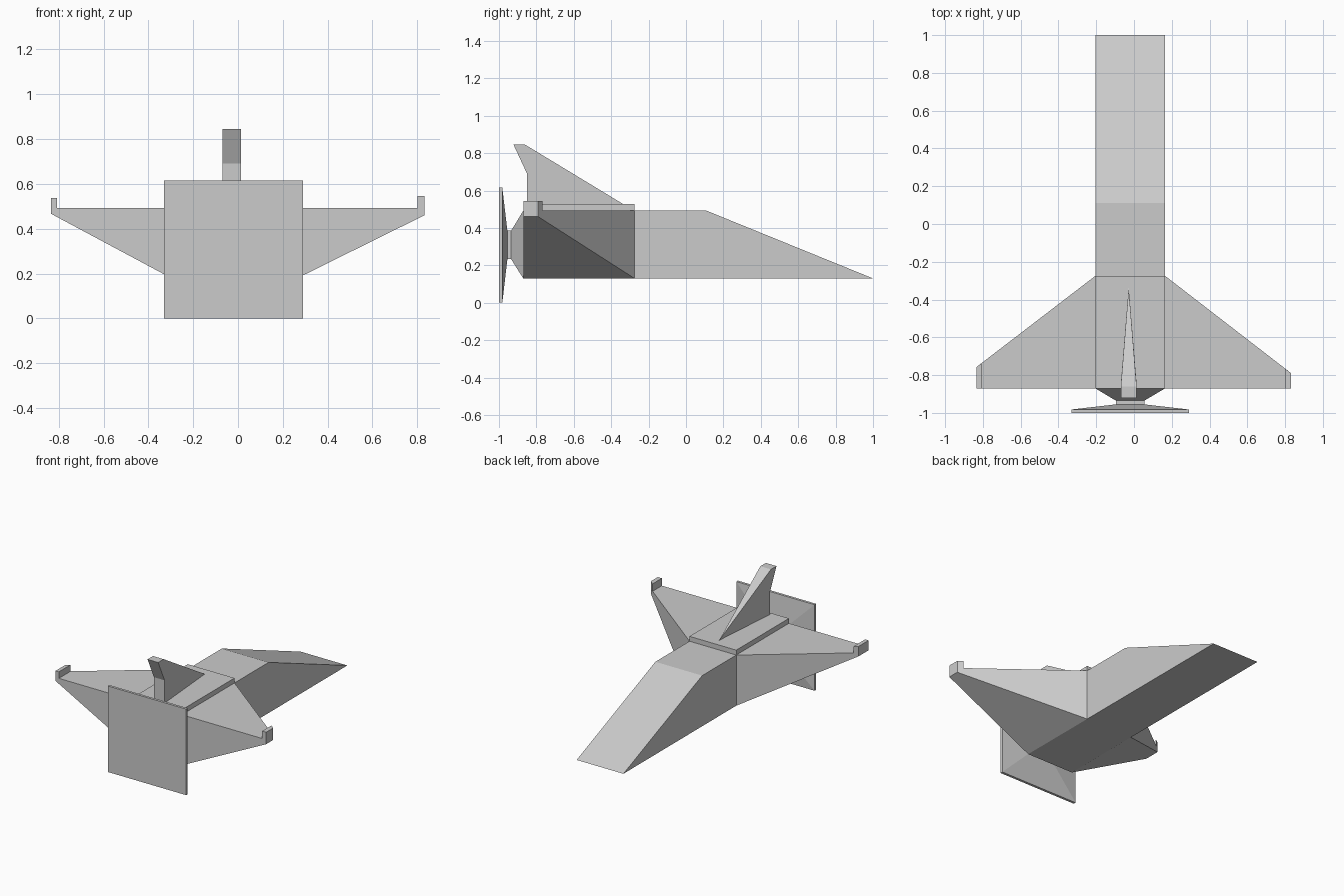
import bpy, bmesh

if "Cube" in bpy.data.objects:
    bpy.data.objects.remove(bpy.data.objects["Cube"])


def loft(name, rings):
    """Join matching point rings into a closed, flat-shaded solid."""
    bm = bmesh.new()
    loops = [[bm.verts.new(p) for p in ring] for ring in rings]
    n = len(loops[0])
    for a, b in zip(loops, loops[1:]):
        for i in range(n):
            j = (i + 1) % n
            bm.faces.new((a[i], a[j], b[j], b[i]))
    bm.faces.new(loops[0])
    bm.faces.new(loops[-1])
    bmesh.ops.remove_doubles(bm, verts=bm.verts, dist=0.0005)
    bmesh.ops.recalc_face_normals(bm, faces=bm.faces)
    mesh = bpy.data.meshes.new(name)
    bm.to_mesh(mesh)
    bm.free()
    obj = bpy.data.objects.new(name, mesh)
    bpy.context.collection.objects.link(obj)
    return obj


def side_ring(x, profile):
    return [(x, y, z) for y, z in profile]


def box_profile(y0, y1, z0, z1):
    return [(y0, z0), (y1, z0), (y1, z1), (y0, z1)]


def rect_ring(y, x0, x1, z0, z1):
    return [(x0, y, z0), (x1, y, z0), (x1, y, z1), (x0, y, z1)]


L, R = -0.205, 0.165           # fuselage sides
BACK, ROOT = -0.87, -0.275     # trailing edge and wing root front
LOW, TOP = 0.13, 0.492         # fuselage bottom and top

# Fuselage with wedge nose
body = [(BACK, LOW), (1.0, LOW), (0.11, TOP), (BACK, TOP)]
loft("fuselage", [side_ring(L, body), side_ring(R, body)])

# Raised deck behind the cockpit slope
deck = box_profile(BACK, ROOT, TOP, 0.527)
loft("deck", [side_ring(L, deck), side_ring(R, deck)])

# Wings and upturned tips: root x, tip x, tip front y, tip underside z,
# inner x and front y of the tip block, tip block top z
for side, root, tip, tip_y, tip_z, in_x, in_y, up in (
        ("left", L, -0.835, -0.758, 0.467, -0.808, -0.738, 0.538),
        ("right", R, 0.832, -0.79, 0.46, 0.80, -0.766, 0.545)):
    loft(side + "_wing", [side_ring(root, box_profile(BACK, ROOT, LOW, TOP)),
                          side_ring(tip, box_profile(BACK, tip_y, tip_z, TOP))])
    loft(side + "_wing_tip", [side_ring(in_x, box_profile(BACK, in_y, TOP, up)),
                              side_ring(tip, box_profile(BACK, tip_y, TOP, up))])

# Tail fin: tapers to a single point at the front
fin = [(-0.85, 0.527), (-0.85, 0.69), (-0.922, 0.845), (-0.86, 0.845)]
nose = (-0.028, -0.335, 0.527)
loft("tail_fin", [side_ring(-0.07, fin) + [nose], side_ring(0.014, fin) + [nose]])

# Engine: tapered neck flaring out to a square exhaust plate
loft("engine_exhaust", [
    rect_ring(BACK, L, R, LOW, TOP),
    rect_ring(-0.935, -0.096, 0.055, 0.233, 0.385),
    rect_ring(-0.955, -0.096, 0.055, 0.233, 0.385),
    rect_ring(-0.982, -0.33, 0.29, 0.0, 0.615),
    rect_ring(-1.0, -0.33, 0.29, 0.0, 0.615)])
